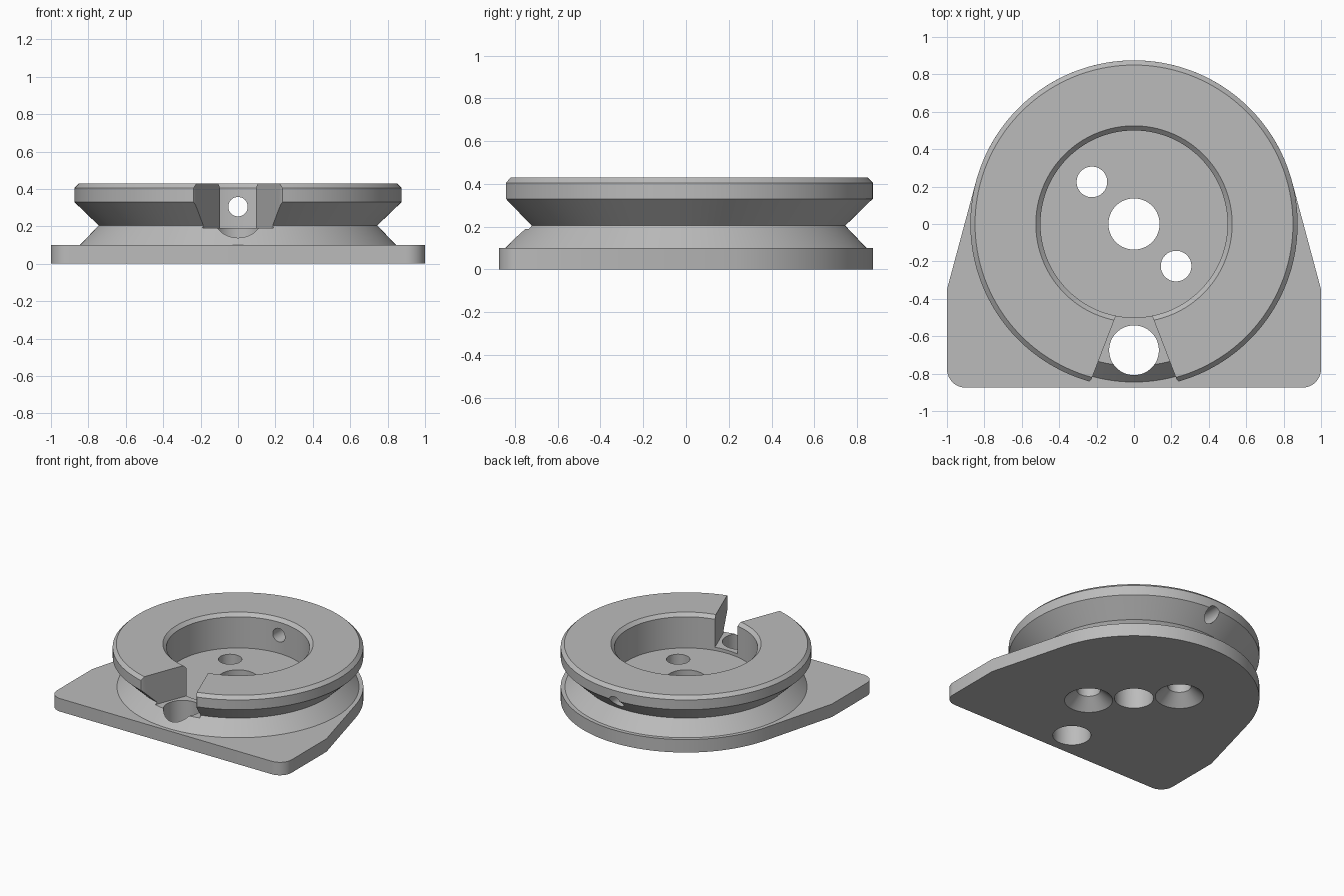
import bpy, bmesh, math
from mathutils import Matrix, Vector

if "Cube" in bpy.data.objects:
    bpy.data.objects.remove(bpy.data.objects["Cube"], do_unlink=True)

GREY = (0.5, 0.5, 0.5, 1)
metal = bpy.data.materials.new("plain grey")
metal.use_nodes = True
metal.diffuse_color = GREY
metal.node_tree.nodes["Principled BSDF"].inputs["Base Color"].default_value = GREY


def make_object(name, bm):
    bmesh.ops.recalc_face_normals(bm, faces=bm.faces)
    mesh = bpy.data.meshes.new(name)
    bm.to_mesh(mesh)
    bm.free()
    mesh.materials.append(metal)
    obj = bpy.data.objects.new(name, mesh)
    bpy.context.collection.objects.link(obj)
    return obj


def lathe(name, profile, steps, matrix=Matrix()):
    """Turn an (r, z) profile that starts and ends on the axis."""
    bm = bmesh.new()
    verts = [bm.verts.new((r, 0, z)) for r, z in profile]
    edges = [bm.edges.new(pair) for pair in zip(verts, verts[1:])]
    bmesh.ops.spin(bm, geom=verts + edges, cent=(0, 0, 0), axis=(0, 0, 1),
                   angle=math.tau, steps=steps, use_duplicate=False)
    bmesh.ops.remove_doubles(bm, verts=bm.verts, dist=1e-5)
    bm.transform(matrix)
    return make_object(name, bm)


def prism(name, outline, z0, z1):
    bm = bmesh.new()
    face = bm.faces.new([bm.verts.new((x, y, z0)) for x, y in outline])
    top = bmesh.ops.extrude_face_region(bm, geom=[face])["geom"]
    bmesh.ops.translate(bm, vec=(0, 0, z1 - z0),
                        verts=[g for g in top if isinstance(g, bmesh.types.BMVert)])
    return make_object(name, bm)


def arc(cx, cy, r, start, end, steps):
    angles = [math.radians(start + (end - start) * i / steps) for i in range(steps + 1)]
    return [(cx + r * math.cos(a), cy + r * math.sin(a)) for a in angles]


def mirrored(half):
    """Close a right-hand outline with its mirror image."""
    return half + [(-x, y) for x, y in reversed(half) if abs(x) > 1e-5]


def drill(name, radius, x, y):
    return lathe(name, [(0, -0.1), (radius, -0.1), (radius, 0.6), (0, 0.6)], 64,
                 Matrix.Translation((x, y, 0)))


def cut(obj, cutters):
    for cutter in cutters:
        mod = obj.modifiers.new(cutter.name, 'BOOLEAN')
        mod.operation = 'DIFFERENCE'
        mod.solver = 'EXACT'
        mod.object = cutter
        bpy.context.view_layer.objects.active = obj
        bpy.ops.object.modifier_apply(modifier=mod.name)


# Base plate: rounded front corners, sides tangent to the round back
half_plate = arc(0.9, -0.775, 0.1, -90, 0, 12) + [(1, -0.35)] + arc(0, 0, 0.875, 15, 90, 48)
plate = prism("base_plate", mirrored(half_plate), 0, 0.1)

# Grooved ring with a chamfered rim and a round recess
ring = lathe("grooved_ring", [
    (0, 0.1), (0.845, 0.1), (0.745, 0.205), (0.875, 0.33), (0.875, 0.405),
    (0.85, 0.43), (0.525, 0.43), (0.5, 0.405), (0.5, 0.165), (0, 0.165)], 160)

# Vertical holes: centre, front, and two countersunk screw holes
holes = [drill("centre_hole", 0.137, 0, 0), drill("front_hole", 0.133, 0, -0.675)]
for side in (-1, 1):
    holes.append(lathe("screw_hole", [
        (0, -0.02), (0.19, -0.02), (0.082, 0.08), (0.082, 0.6), (0, 0.6)], 64,
        Matrix.Translation((side * 0.225, side * -0.225, 0))))

# Flared front slot with eased outer corners
slot = prism("front_slot", mirrored([
    (0.3, -0.95), (0.25, -0.855), (0.228, -0.83), (0.216, -0.8), (0.081, -0.45)][::1]),
    0.19, 0.6)

# Cross hole through the back wall
cross_hole = lathe("cross_hole", [(0, 0.3), (0.052, 0.3), (0.052, 1), (0, 1)], 48,
                   Matrix.Translation((0, 0, 0.305)) @ Matrix.Rotation(-math.pi / 2, 4, 'X'))

cut(plate, holes)
cut(ring, holes + [slot, cross_hole])
for cutter in holes + [slot, cross_hole]:
    bpy.data.objects.remove(cutter, do_unlink=True)

# Smooth round walls, crisp edges
bpy.ops.object.select_all(action='DESELECT')
for part in (plate, ring):
    part.select_set(True)
bpy.context.view_layer.objects.active = ring
bpy.ops.object.shade_smooth_by_angle(angle=math.radians(25))
